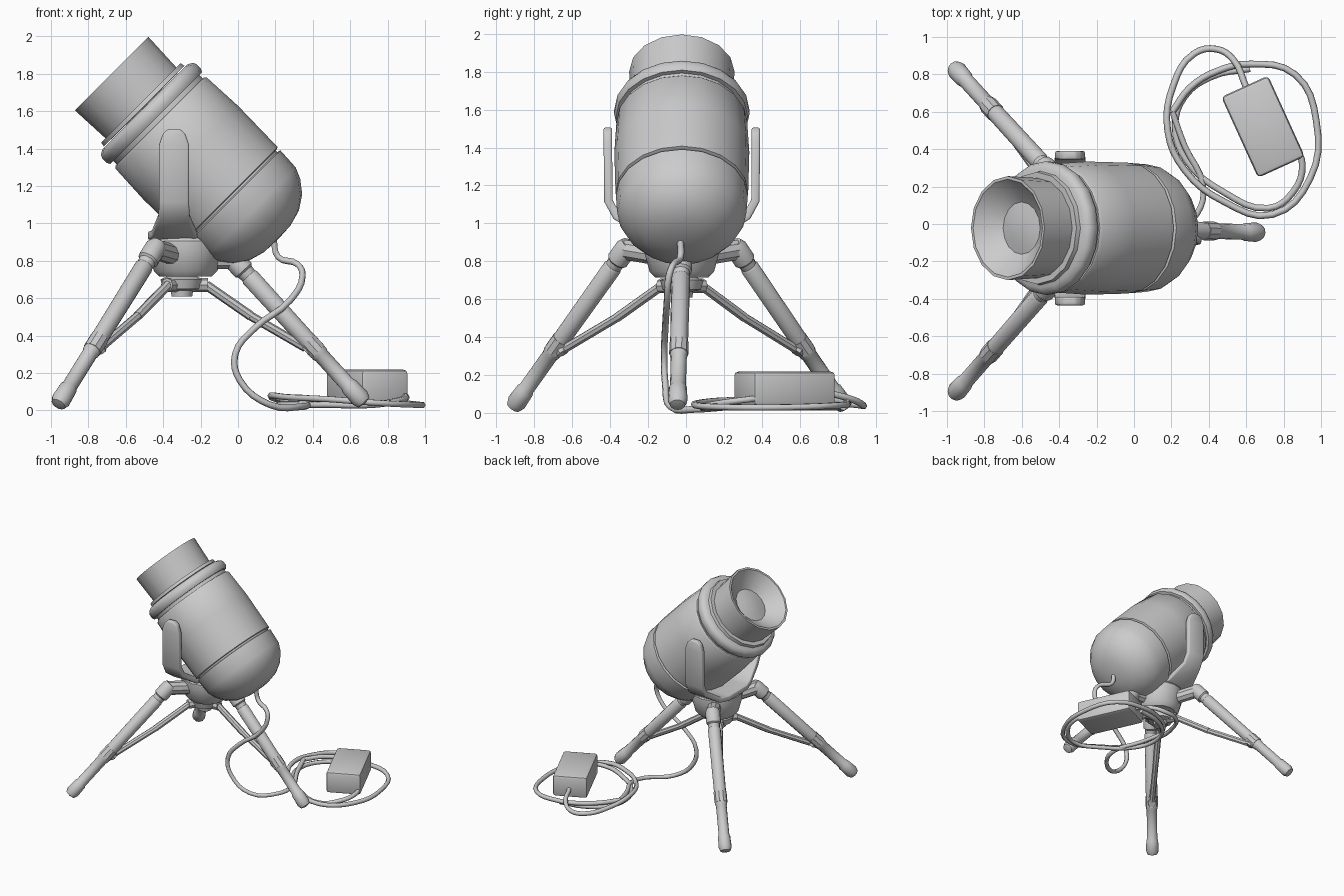
import bpy, bmesh, math
from mathutils import Vector, Matrix

if "Cube" in bpy.data.objects:
    bpy.data.objects.remove(bpy.data.objects["Cube"])

YC = -0.022            # centre plane of the projector and tripod


def finish(name, bm, angle=35):
    bmesh.ops.recalc_face_normals(bm, faces=bm.faces)
    me = bpy.data.meshes.new(name)
    bm.to_mesh(me)
    bm.free()
    me.shade_smooth()
    me.set_sharp_from_angle(angle=math.radians(angle))
    ob = bpy.data.objects.new(name, me)
    bpy.context.collection.objects.link(ob)
    return ob


def lathe(name, origin, direction, profile, sides=20):
    """Revolve (distance, radius) pairs about a line; zero radius closes an end."""
    bm = bmesh.new()
    m = Matrix.Translation(origin) @ Vector(direction).to_track_quat('Z', 'Y').to_matrix().to_4x4()
    rings = []
    for s, r in profile:
        n = 1 if r == 0 else sides
        rings.append([bm.verts.new(m @ Vector((r * math.cos(2 * math.pi * i / sides),
                                               r * math.sin(2 * math.pi * i / sides), s)))
                      for i in range(n)])
    for a, b in zip(rings, rings[1:]):
        for i in range(sides):
            j = (i + 1) % sides
            quad = [a[i % len(a)], a[j % len(a)], b[j % len(b)], b[i % len(b)]]
            bm.faces.new(list(dict.fromkeys(quad)))
    return finish(name, bm)


def rod(name, a, b, radius, sides=10):
    a, b = Vector(a), Vector(b)
    L = (b - a).length
    return lathe(name, a, b - a, [(0, 0), (0, radius), (L, radius), (L, 0)], sides)


def box(name, centre, size, rot=0, bevel=0.02):
    bm = bmesh.new()
    bmesh.ops.create_cube(bm, size=1, matrix=Matrix.Translation(centre) @ Matrix.Rotation(rot, 4, 'Z')
                          @ Matrix.Diagonal((*size, 1)))
    bmesh.ops.bevel(bm, geom=bm.edges[:], offset=bevel, segments=2, profile=0.5, affect='EDGES')
    return finish(name, bm)


# projector: everything is turned about one axis tilted 45 degrees
front = (-0.675, YC, 1.80)
axis = (1, 0, -1)
lathe("lens_barrel", front, axis,
      [(0.085, 0), (0.09, 0.07), (0.105, 0.14), (0.05, 0.215), (0.0, 0.262), (0.0, 0.278),
       (0.22, 0.268), (0.22, 0.30), (0.245, 0.305), (0.25, 0)], 16)
lathe("focus_ring", front, axis,
      [(0.25, 0), (0.25, 0.32), (0.265, 0.347), (0.285, 0.357), (0.315, 0.357),
       (0.335, 0.347), (0.335, 0.325), (0.37, 0.325), (0.37, 0)])
lathe("main_body", front, axis,
      [(0.362, 0), (0.362, 0.335), (0.375, 0.345), (0.6, 0.356), (0.905, 0.35), (0.91, 0.335), (0.91, 0)])
lathe("rear_cap", front, axis,
      [(0.905, 0), (0.905, 0.33), (0.922, 0.33), (0.927, 0.348), (1.05, 0.341), (1.11, 0.315),
       (1.175, 0.265), (1.225, 0.19), (1.25, 0.10), (1.255, 0)])

# yoke: flat strip bent into a U, with rounded arm tops
half = [(0.390, 1.505, 0.03), (0.390, 1.48, 0.06), (0.390, 1.42, 0.08), (0.388, 1.12, 0.08),
        (0.345, 1.04, 0.083), (0.20, 0.945, 0.12), (0.12, 0.935, 0.14)]     # y, z, half width
strip = half + [(-y, z, w) for y, z, w in reversed(half)]
bm = bmesh.new()
pairs = [[bm.verts.new((-0.342 + s * w, YC + y, z)) for s in (-1, 1)] for y, z, w in strip]
for a, b in zip(pairs, pairs[1:]):
    bm.faces.new((a[0], a[1], b[1], b[0]))
yoke = finish("yoke", bm)
mod = yoke.modifiers.new("thickness", 'SOLIDIFY')
mod.thickness, mod.offset = 0.045, 0
bev = yoke.modifiers.new("soft_edges", 'BEVEL')
bev.width, bev.segments = 0.01, 2

# tripod hub and lower brace hub
lathe("tripod_hub", (-0.28, YC, 0.715), (0, 0, 1),
      [(0, 0), (0, 0.14), (0.03, 0.17), (0.14, 0.20), (0.19, 0.20), (0.215, 0.18), (0.215, 0)], 16)
lathe("brace_hub", (-0.30, YC, 0.61), (0, 0, 1),
      [(0, 0), (0, 0.055), (0.03, 0.06), (0.04, 0.10), (0.09, 0.115), (0.11, 0.07), (0.12, 0)], 12)

# three legs with collars, feet, knee clamps and braces
hub = Vector((-0.27, YC, 0.81))
brace_hub = Vector((-0.30, YC, 0.67))
legs = {"rear_left_leg": ((-0.44, 0.265, 0.87), (-0.965, 0.84, 0.025)),
        "front_left_leg": ((-0.44, -0.315, 0.87), (-0.965, -0.915, 0.025)),
        "right_leg": ((-0.03, -0.025, 0.815), (0.68, -0.045, 0.035))}
for name, (top, foot) in legs.items():
    top, foot = Vector(top), Vector(foot)
    d = foot - top
    L = d.length
    lathe(name, top, d,
          [(-0.03, 0), (-0.03, 0.045), (0, 0.058), (0.09, 0.058), (0.10, 0.047), (0.13, 0.044),
           (0.14, 0.05), (0.62 * L, 0.047), (0.66 * L, 0.047), (0.67 * L, 0.042),
           (L - 0.14, 0.042), (L - 0.13, 0.048), (L - 0.04, 0.052), (L - 0.01, 0.04), (L, 0)], 12)
    rod(name + "_hinge", hub, top + d * 0.01, 0.055)
    # the brace meets the leg at a joint set on its inner side
    clamp = top + d * 0.60
    inward = (brace_hub - clamp)
    inward.z = 0
    inward.normalize()
    joint = clamp + inward * 0.035
    joint.z = 0.335
    rod(name + "_knee_clamp", top + d * 0.57, top + d * 0.645, 0.051)
    rod(name + "_knee_joint", clamp, joint - Vector((0, 0, 0.02)), 0.034, 8)
    start = brace_hub - inward * 0.13
    bend = start.lerp(joint, 0.45) - Vector((0, 0, 0.015))
    rod(name + "_brace_upper", start, bend, 0.026, 8)
    rod(name + "_brace_lower", bend, joint, 0.024, 8)
    rod(name + "_brace_knuckle", brace_hub, start - inward * 0.01, 0.038, 8)

# power adapter
box("power_adapter", (0.69, 0.52, 0.128), (0.275, 0.475, 0.18), math.radians(24.5), 0.022)


# cables
def cable(name, pts, radius=0.018):
    cu = bpy.data.curves.new(name, 'CURVE')
    cu.dimensions = '3D'
    cu.bevel_depth, cu.bevel_resolution, cu.resolution_u = radius, 1, 4
    cu.use_fill_caps = True
    sp = cu.splines.new('BEZIER')
    sp.bezier_points.add(len(pts) - 1)
    for p, co in zip(sp.bezier_points, pts):
        p.co = co
        p.handle_left_type = p.handle_right_type = 'AUTO'
    bpy.context.collection.objects.link(bpy.data.objects.new(name, cu))


cable("hanging_cable", [
    (0.19, -0.03, 0.92), (0.215, -0.03, 0.82), (0.32, -0.07, 0.78), (0.345, -0.09, 0.72),
    (0.28, -0.10, 0.59), (0.09, -0.11, 0.44), (-0.015, -0.115, 0.30), (0.01, -0.11, 0.16),
    (0.17, -0.08, 0.03), (0.34, 0.06, 0.02), (0.37, 0.20, 0.03), (0.27, 0.42, 0.05), (0.205, 0.60, 0.07)])
cable("coiled_cable", [
    (0.205, 0.60, 0.07), (0.30, 0.73, 0.07), (0.45, 0.82, 0.06), (0.62, 0.855, 0.05),
    (0.86, 0.80, 0.04), (0.975, 0.55, 0.03), (0.94, 0.24, 0.03), (0.74, 0.05, 0.04),
    (0.48, 0.12, 0.06), (0.27, 0.29, 0.07), (0.18, 0.50, 0.08), (0.21, 0.74, 0.06),
    (0.32, 0.91, 0.04), (0.44, 0.935, 0.04), (0.53, 0.88, 0.07), (0.60, 0.73, 0.11)])
cable("output_cable", [
    (0.86, 0.42, 0.08), (0.90, 0.32, 0.07), (0.85, 0.17, 0.05), (0.72, 0.085, 0.03),
    (0.48, 0.17, 0.03), (0.28, 0.34, 0.03), (0.22, 0.52, 0.03), (0.27, 0.68, 0.03),
    (0.42, 0.79, 0.03), (0.62, 0.83, 0.03)])
